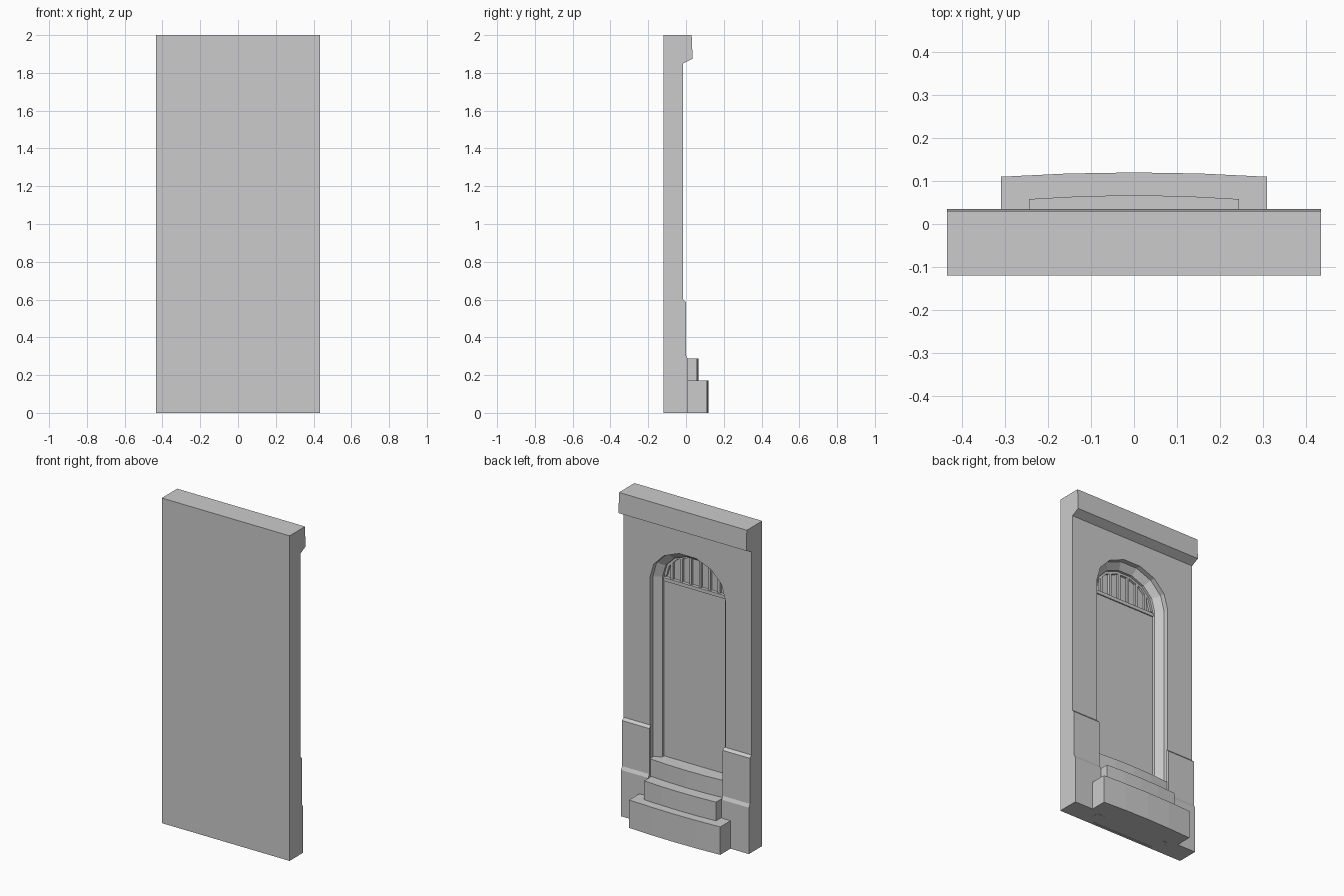
import bpy, bmesh, math

if "Cube" in bpy.data.objects:
    bpy.data.objects.remove(bpy.data.objects["Cube"])

W = 0.435          # half width of wall
BACK, FACE = -0.12, -0.015
SPRING = 1.503     # arch spring height


def finish(name, bm):
    bmesh.ops.remove_doubles(bm, verts=bm.verts, dist=1e-5)
    bmesh.ops.recalc_face_normals(bm, faces=bm.faces)
    me = bpy.data.meshes.new(name)
    bm.to_mesh(me)
    bm.free()
    ob = bpy.data.objects.new(name, me)
    bpy.context.collection.objects.link(ob)
    return ob


def prism(name, pts, place, a, b):
    """Extrude a 2D outline between a and b; place maps (u, v, w) to xyz."""
    bm = bmesh.new()
    lo = [bm.verts.new(place(u, v, a)) for u, v in pts]
    hi = [bm.verts.new(place(u, v, b)) for u, v in pts]
    bm.faces.new(lo)
    bm.faces.new(hi)
    n = len(pts)
    for i in range(n):
        j = (i + 1) % n
        bm.faces.new((lo[i], lo[j], hi[j], hi[i]))
    return finish(name, bm)


def along_x(u, v, w): return (w, u, v)
def along_y(u, v, w): return (u, w, v)
def along_z(u, v, w): return (u, v, w)


def arch(inset, segs=7):
    """Low arch outline, right spring to left spring."""
    rx, rz = 0.257 - inset, 0.21 - 0.9 * inset
    return [(rx * math.cos(math.pi * i / segs), SPRING + rz * math.sin(math.pi * i / segs))
            for i in range(segs + 1)]


def opening(inset):
    a = arch(inset)
    return [(a[0][0], 0)] + a + [(a[-1][0], 0)]


# Wall shell with moulded arched recess
bm = bmesh.new()
TOP = 1.85
rings = []
for inset, y in ((0, FACE), (0, -0.045), (0.045, -0.075), (0.045, -0.104)):
    rings.append([bm.verts.new((x, y, z)) for x, z in opening(inset)])
for r, s in zip(rings, rings[1:]):
    for i in range(len(r) - 1):
        bm.faces.new((r[i], r[i + 1], s[i + 1], s[i]))
bm.faces.new(rings[-1])
corners = [(W, 0), (W, TOP), (-W, TOP), (-W, 0)]
f = [bm.verts.new((x, FACE, z)) for x, z in corners]
b = [bm.verts.new((x, BACK, z)) for x, z in corners]
bm.faces.new(f + rings[0][::-1])
bm.faces.new(b)
for i in range(3):
    bm.faces.new((f[i], f[i + 1], b[i + 1], b[i]))
bm.faces.new([b[0], b[3], f[3]] + [v for r in rings for v in r[-1:]]
             + [r[0] for r in rings[::-1]] + [f[0]])
finish("wall", bm)

# Cornice across the top
prism("cornice", [(BACK, TOP), (FACE, TOP), (0.035, 1.875), (0.03, 2), (BACK, 2)],
      along_x, -W, W)

# Stepped plinths either side of the door
plinth = [(FACE, 0), (0.01, 0), (0.01, 0.285), (0, 0.305), (0, 0.585), (FACE, 0.6)]
for side, s in (("left", -1), ("right", 1)):
    prism("plinth_" + side, plinth, along_x, s * 0.25, s * W)


# Bowed steps
def step(name, half, y0, y_end, y_mid, z0, z1, segs=4):
    pts = [(-half, y0)]
    for i in range(segs + 1):
        t = 2 * i / segs - 1
        pts.append((half * t, y_mid - (y_mid - y_end) * t * t))
    pts.append((half, y0))
    prism(name, pts, along_z, z0, z1)


step("lower_step", 0.31, -0.01, 0.11, 0.12, 0, 0.172)
step("middle_step", 0.245, -0.02, 0.058, 0.067, 0.1, 0.287)
step("threshold", 0.256, -0.1, -0.014, -0.002, 0, 0.393)

# Door leaf
prism("door", [(-0.212, 0.3), (0.212, 0.3), (0.212, 1.485), (-0.212, 1.485)],
      along_y, -0.104, -0.091)

# Fanlight: rail, arched rim and upright bars
prism("fanlight_rail", [(-0.212, 1.472), (0.212, 1.472), (0.212, 1.493), (-0.212, 1.493)],
      along_y, -0.104, -0.084)
prism("fanlight_rim", arch(0.045) + arch(0.06)[::-1], along_y, -0.104, -0.09)
for i in range(6):
    x = (i - 2.5) * 0.064
    top = SPRING + 0.156 * math.sqrt(1 - (x / 0.2) ** 2) - 0.002
    prism(f"fanlight_bar_{i + 1}",
          [(x - 0.008, 1.485), (x + 0.008, 1.485), (x + 0.008, top), (x - 0.008, top)],
          along_y, -0.104, -0.09)
